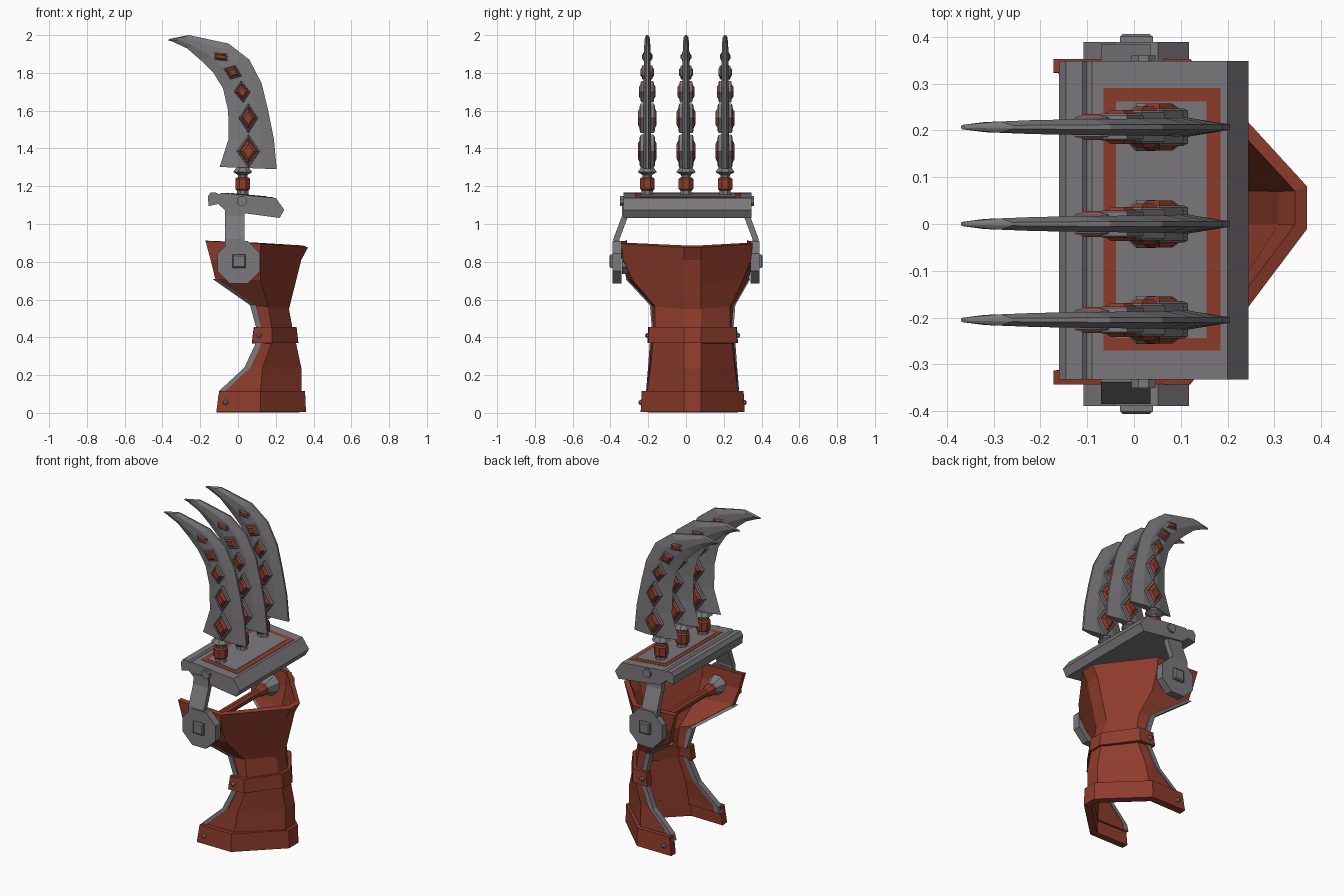
import bpy, bmesh, math
from mathutils import Vector


def material(name, rgb):
    m = bpy.data.materials.new(name)
    m.diffuse_color = (*rgb, 1)
    return m


STEEL = material("steel grey", (0.20, 0.19, 0.20))
RED = material("rust red", (0.27, 0.045, 0.025))


def make(name, verts, faces, mat, fix=True):
    me = bpy.data.meshes.new(name)
    me.from_pydata(verts, [], faces)
    me.materials.append(mat)
    if fix:
        bm = bmesh.new()
        bm.from_mesh(me)
        bmesh.ops.recalc_face_normals(bm, faces=bm.faces)
        bm.to_mesh(me)
        bm.free()
    ob = bpy.data.objects.new(name, me)
    bpy.context.collection.objects.link(ob)
    return ob


def loft(name, rings, mat):
    """Closed rings joined in order, capped at both ends."""
    n = len(rings[0])
    faces = [(k * n + i, k * n + (i + 1) % n, (k + 1) * n + (i + 1) % n, (k + 1) * n + i)
             for k in range(len(rings) - 1) for i in range(n)]
    faces += [tuple(range(n)), tuple(range((len(rings) - 1) * n, len(rings) * n))]
    return make(name, [p for r in rings for p in r], faces, mat)


def prism_y(name, profile, y0, y1, mat):
    return loft(name, [[(x, y, z) for x, z in profile] for y in (y0, y1)], mat)


def turned(name, base, axis, stations, mat, sides=8):
    """Faceted turned part: stations are (distance along axis, radius)."""
    rot = Vector((0, 0, 1)).rotation_difference(Vector(axis)).to_matrix()
    rings = []
    for d, r in stations:
        rings.append([Vector(base) + rot @ Vector((r * math.cos(a), r * math.sin(a), d))
                      for a in [math.tau * (i + 0.5) / sides for i in range(sides)]])
    return loft(name, rings, mat)


# ---- Bracer: open C-shaped sections
# level = (z front, z back, x front edge, x side corner, x back, half width, corner ratio, y centre)
def section(l):
    zf, zb, xf, xm, xb, w, k, c = l
    zm = zf + (zb - zf) * 0.4
    b = 0.035
    return [(xf, c + w, zf), (xm, c + w * k, zm), (xb, b + 0.045, zb),
            (xb, b - 0.045, zb), (xm, c - w * k, zm), (xf, c - w, zf)]


def shell(name, levels, thick):
    rings = [section(l) for l in levels]
    n = len(rings[0])
    faces = [(k * n + i, (k + 1) * n + i, (k + 1) * n + i + 1, k * n + i + 1)
             for k in range(len(rings) - 1) for i in range(n - 1)]
    ob = make(name, [p for r in rings for p in r], faces, RED, fix=False)
    mod = ob.modifiers.new("thickness", 'SOLIDIFY')
    mod.thickness, mod.offset = thick, -1
    return ob


lower = [(0.08, 0.08, -0.09, 0.12, 0.335, 0.24, 1, 0.035),
         (0.12, 0.12, -0.08, 0.12, 0.335, 0.24, 1, 0.035),
         (0.24, 0.24, 0.05, 0.13, 0.335, 0.23, 0.97, 0.035),
         (0.38, 0.38, 0.115, 0.18, 0.305, 0.22, 0.95, 0.035)]
upper = [(0.44, 0.44, 0.115, 0.18, 0.29, 0.21, 0.95, 0.035),
         (0.57, 0.55, 0.08, 0.16, 0.27, 0.22, 0.9, 0.035),
         (0.71, 0.69, -0.12, 0.12, 0.305, 0.325, 0.9, 0.01),
         (0.81, 0.81, -0.145, 0.12, 0.335, 0.345, 0.98, 0.005),
         (0.91, 0.875, -0.172, 0.12, 0.37, 0.348, 1, 0.005)]
shell("lower_bracer", lower, 0.025)
shell("upper_bracer", upper, 0.03)
shell("wrist_band", [(0.005, 0.005, -0.115, 0.12, 0.36, 0.275, 1, 0.035),
                     (0.115, 0.115, -0.10, 0.12, 0.355, 0.27, 1, 0.035)], 0.045)
shell("middle_band", [(0.37, 0.37, 0.075, 0.18, 0.32, 0.24, 0.98, 0.035),
                      (0.455, 0.455, 0.085, 0.18, 0.31, 0.235, 0.98, 0.035)], 0.045)

# Grey edging along the opening
for name, levels in (("lower_edge", lower), ("upper_edge", upper[:3])):
    for s, idx in ((1, 0), (-1, -1)):
        rings = []
        for l in levels:
            x, y, z = section(l)[idx]
            rings.append([(x - 0.016, y + s * 0.006, z), (x + 0.016, y + s * 0.006, z),
                          (x + 0.016, y - s * 0.03, z), (x - 0.016, y - s * 0.03, z)])
        loft(name, rings, STEEL)

# Band rivets
for x, z, w in ((-0.065, 0.055, 0.27), (0.11, 0.41, 0.235)):
    for s in (1, -1):
        turned("rivet", (x, 0.035 + s * w, z), (0, s, 0), [(0, 0.015), (0.01, 0.013), (0.016, 0.005)], STEEL)

# Hand grip across the top opening
turned("grip_bar", (0, -0.25, 0.80), (0, 1, 0), [(0, 0.025), (0.5, 0.025)], RED)
for s in (1, -1):
    turned("grip_cone", (0, s * 0.34, 0.80), (0, -s, 0), [(0, 0.07), (0.02, 0.07), (0.09, 0.035)], STEEL)
    turned("grip_collar", (0, s * 0.255, 0.80), (0, -s, 0), [(0, 0.036), (0.035, 0.036), (0.06, 0.025)], RED)

# ---- Side pivots and arms
for s in (1, -1):
    turned("pivot_plate", (0.005, s * 0.342, 0.797), (0, s, 0), [(0, 0.122), (0.047, 0.122)], STEEL)
    turned("pivot_bolt", (0.005, s * 0.385, 0.803), (0, s, 0),
           [(0, 0.05), (0.015, 0.05), (0.021, 0.04)], STEEL, sides=4)
    path = [(0.385, 0.80), (0.385, 0.92), (0.34, 1.04), (0.338, 1.10)]
    prof = path + [(y - 0.033, z) for y, z in reversed(path)]
    loft("side_arm", [[(x, s * y, z) for y, z in prof] for x in (-0.07, 0.035)], STEEL)
    turned("hinge_pin", (0.02, 0.005 + s * 0.33, 1.122), (0, s, 0), [(0, 0.028), (0.025, 0.028)], STEEL)

# ---- Knuckle plate with red framed panel
prism_y("knuckle_plate", [(-0.11, 1.15), (-0.09, 1.165), (0.20, 1.138), (0.245, 1.075), (0.22, 1.032),
                          (-0.065, 1.07), (-0.11, 1.11)], -0.332, 0.348, STEEL)
prism_y("knuckle_lip", [(-0.16, 1.145), (-0.145, 1.168), (-0.11, 1.165), (-0.085, 1.14), (-0.11, 1.105),
                        (-0.155, 1.095)], -0.332, 0.348, STEEL)


def top_z(x):
    return 1.165 - (x + 0.09) * 0.093


for name, x0, x1, y0, y1, h, mat in (("red_border", -0.065, 0.185, -0.27, 0.29, 0.002, RED),
                                     ("inner_panel", -0.038, 0.155, -0.243, 0.262, 0.004, STEEL)):
    prism_y(name, [(x0, top_z(x0) - 0.003), (x1, top_z(x1) - 0.003), (x1, top_z(x1) + h),
                   (x0, top_z(x0) + h)], y0, y1, mat)

# ---- Blades: (cutting edge x, z, spine x, z, half thickness)
BLADE = [(-0.097, 1.302, 0.205, 1.29, 0.02), (-0.05, 1.45, 0.19, 1.45, 0.02),
         (-0.052, 1.60, 0.16, 1.60, 0.02), (-0.08, 1.72, 0.125, 1.745, 0.019),
         (-0.13, 1.80, 0.06, 1.87, 0.018), (-0.20, 1.87, -0.05, 1.955, 0.017),
         (-0.27, 1.93, -0.19, 1.985, 0.015), (-0.345, 1.965, -0.26, 2.0, 0.012),
         (-0.37, 1.973, -0.362, 1.98, 0.005)]
# Studs: centre, two half diagonals, height
STUDS = [((0.055, 1.385), (0.06, 0), (0, 0.087), 0.050), ((0.055, 1.56), (0.05, 0), (0, 0.077), 0.050),
         ((0.022, 1.70), (0.043, 0), (-0.006, 0.057), 0.044),
         ((-0.028, 1.803), (0.048, -0.02), (0.013, 0.037), 0.036),
         ((-0.09, 1.885), (0.035, 0.015), (-0.037, 0.022), 0.028)]


def stud_ring(c, u, v, k, y):
    return [(c[0] + k * (a * u[0] + b * v[0]), y, c[1] + k * (a * u[1] + b * v[1]))
            for a, b in ((1, 0), (0, 1), (-1, 0), (0, -1))]


for y in (-0.205, 0.0, 0.207):
    rings = []
    for ax, az, bx, bz, t in BLADE:
        def at(f, o):
            return (ax + (bx - ax) * f, y + o, az + (bz - az) * f)
        rings.append([at(0, 0), at(0.3, t * 0.9), at(0.7, t), at(1, t * 0.3),
                      at(1, -t * 0.3), at(0.7, -t), at(0.3, -t * 0.9)])
    loft("blade", rings, STEEL)
    for c, u, v, h in STUDS:
        for s in (1, -1):
            loft("stud_frame", [stud_ring(c, u, v, k, y + s * d) for k, d in
                                ((1.03, 0.008), (1, h * 0.7), (0.85, h * 0.8), (0.75, h * 0.6))], STEEL)
            loft("stud_gem", [stud_ring(c, u, v, k, y + s * d) for k, d in
                              ((0.76, h * 0.58), (0.74, h * 0.75), (0.45, h))], RED)
    # Blade post
    turned("post_base", (0.025, y, 1.14), (0, 0, 1), [(0, 0.045), (0.02, 0.032), (0.045, 0.032)], STEEL)
    turned("post_grip", (0.025, y, 1.178), (0, 0, 1),
           [(0, 0.034), (0.008, 0.042), (0.06, 0.042), (0.068, 0.034)], RED)
    turned("post_collar", (0.025, y, 1.24), (0, 0, 1),
           [(0, 0.025), (0.02, 0.028), (0.035, 0.055), (0.06, 0.035)], STEEL)
